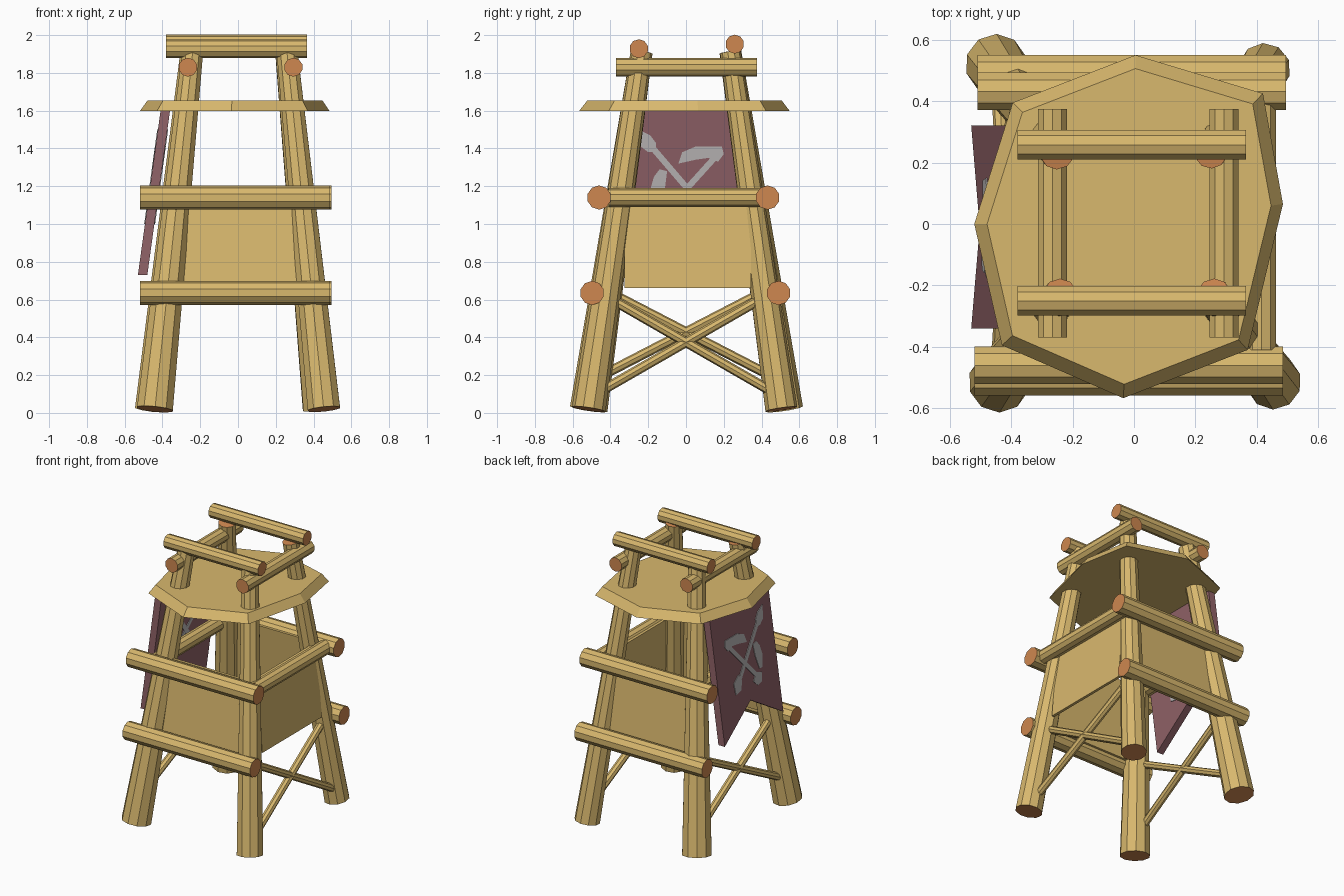
import bpy, bmesh, math
from mathutils import Vector

if "Cube" in bpy.data.objects:
    bpy.data.objects.remove(bpy.data.objects["Cube"])


def material(name, rgb):
    m = bpy.data.materials.new(name)
    m.diffuse_color = (*rgb, 1)
    m.use_nodes = True
    m.node_tree.nodes["Principled BSDF"].inputs["Base Color"].default_value = m.diffuse_color
    return m


WOOD = material("pale_wood", (0.69, 0.48, 0.155))
CUT = material("cut_wood_end", (0.62, 0.245, 0.08))
CLOTH = material("banner_cloth", (0.285, 0.125, 0.14))
PAINT = material("banner_paint", (0.51, 0.49, 0.49))


def finish(name, bm, mats):
    bmesh.ops.recalc_face_normals(bm, faces=bm.faces)
    me = bpy.data.meshes.new(name)
    bm.to_mesh(me)
    bm.free()
    for m in mats:
        me.materials.append(m)
    ob = bpy.data.objects.new(name, me)
    bpy.context.collection.objects.link(ob)
    return ob


def log(name, a, b, r1, r2=None, sides=10):
    """Faceted log from a to b; the two end faces get the cut wood colour."""
    a, b = Vector(a), Vector(b)
    bm = bmesh.new()
    bmesh.ops.create_cone(bm, cap_ends=True, segments=sides, radius1=r1,
                          radius2=r2 or r1, depth=(b - a).length)
    for f in bm.faces:
        f.material_index = 1 if len(f.verts) > 4 else 0
    ob = finish(name, bm, [WOOD, CUT])
    ob.location = (a + b) / 2
    ob.rotation_euler = (b - a).to_track_quat('Z', 'Y').to_euler()
    return ob


def prism(name, polys, offset, mat):
    """Extrude flat polygons (lists of 3D points) by an offset vector."""
    bm = bmesh.new()
    for pts in polys:
        face = bm.faces.new([bm.verts.new(p) for p in pts])
        ext = bmesh.ops.extrude_face_region(bm, geom=[face], use_keep_orig=True)
        moved = [v for v in ext["geom"] if isinstance(v, bmesh.types.BMVert)]
        bmesh.ops.translate(bm, verts=moved, vec=offset)
    return finish(name, bm, [mat])


# Four leaning, tapered legs
log("front_left_leg", (-0.44, -0.515, 0.02), (-0.24, -0.235, 1.91), 0.1, 0.058)
log("front_right_leg", (0.455, -0.515, 0.02), (0.26, -0.235, 1.91), 0.09, 0.058)
log("back_left_leg", (-0.45, 0.52, 0.02), (-0.25, 0.235, 1.91), 0.1, 0.058)
log("back_right_leg", (0.425, 0.505, 0.02), (0.25, 0.235, 1.91), 0.085, 0.055)

# Heavy rails across the front and back
for name, y, z in (("front_lower_rail", -0.497, 0.635), ("front_upper_rail", -0.46, 1.14),
                   ("back_lower_rail", 0.49, 0.635), ("back_upper_rail", 0.432, 1.14)):
    dx = 0.01 if y > 0 else 0
    log(name, (-0.52 + dx, y, z), (0.485 + dx, y, z), 0.064)

# Thinner rails on the two sides
log("right_side_rail", (0.415, -0.41, 1.14), (0.415, 0.40, 1.14), 0.05)
log("left_side_rail", (-0.36, -0.41, 1.14), (-0.36, 0.40, 1.14), 0.05)

# Top frame: side bars below, cross bars resting on them
for name, x in (("left_top_bar", -0.265), ("right_top_bar", 0.293)):
    log(name, (x, -0.37, 1.83), (x, 0.375, 1.83), 0.05)
for name, y, z in (("front_top_bar", -0.25, 1.928), ("back_top_bar", 0.258, 1.952)):
    log(name, (-0.38, y, z), (0.365, y, z), 0.05)

# Crossed braces on both sides
for name, s, lo, hi in (("right_brace", 1, 0.11, 0.61), ("left_brace", -1, 0.19, 0.64)):
    for e, tag in ((1, "a"), (-1, "b")):
        log(f"{name}_{tag}", (s * 0.44, -0.46 * e, lo), (s * 0.39, 0.41 * e, hi), 0.026, sides=8)

# Wall panels on the front, back and right
for name, s in (("front_panel", -1), ("back_panel", 1)):
    prism(name, [[(-0.35, s * 0.42, 0.64), (0.36, s * 0.42, 0.64),
                  (0.36, s * 0.36, 1.17), (-0.35, s * 0.36, 1.17)]], (0, s * 0.02, 0), WOOD)
prism("right_panel", [[(0.40, -0.325, 0.66), (0.40, 0.345, 0.66),
                       (0.355, 0.345, 1.17), (0.355, -0.325, 1.17)]], (0.02, 0, 0), WOOD)

# Uneven eight-sided platform with a sloped rim
ring = [(0.005, 0.55), (0.42, 0.425), (0.485, 0.065), (0.37, -0.41),
        (-0.035, -0.567), (-0.43, -0.395), (-0.52, 0), (-0.395, 0.395)]
bm = bmesh.new()
low = [bm.verts.new((x, y, 1.597)) for x, y in ring]
top = [bm.verts.new((x * 0.92, y * 0.92, 1.655)) for x, y in ring]
bm.faces.new(low)
bm.faces.new(top)
for i in range(8):
    j = (i + 1) % 8
    bm.faces.new((low[i], low[j], top[j], top[i]))
finish("platform", bm, [WOOD])


# Swallow-tailed banner leaning along the left side
def on_banner(pts, dx=0.0):
    return [(-0.53 + (z - 0.73) * 0.138 + dx, y, z) for y, z in pts]


def bar(y1, z1, y2, z2, w):
    d = Vector((y2 - y1, z2 - z1)).normalized() * w / 2
    return [(y1 - d.y, z1 + d.x), (y2 - d.y, z2 + d.x), (y2 + d.y, z2 - d.x), (y1 + d.y, z1 - d.x)]


# the cloth is split at the notch into two halves
prism("banner", [on_banner([(-0.34, 0.73), (-0.01, 0.93), (0.32, 0.73), (0.32, 1.61), (-0.34, 1.61)])],
      (0.05, 0, 0), CLOTH)

# Painted crossed tools, shown on both faces of the banner
blobs = [
    bar(-0.2, 1.43, 0.1, 1.08, 0.032),
    bar(0.16, 1.36, -0.12, 1.05, 0.032),
    [(-0.24, 1.41), (-0.25, 1.5), (-0.19, 1.47), (-0.16, 1.43), (-0.16, 1.38), (-0.2, 1.38)],
    [(-0.04, 1.32), (-0.02, 1.38), (0.05, 1.41), (0.14, 1.41), (0.19, 1.41),
     (0.2, 1.37), (0.17, 1.33), (0.12, 1.35), (0.05, 1.34)],
    [(-0.19, 1.18), (-0.17, 1.25), (-0.14, 1.29), (-0.1, 1.28), (-0.11, 1.2), (-0.14, 1.1), (-0.17, 1.1)],
    [(0.06, 1.09), (0.09, 1.14), (0.15, 1.1), (0.14, 1.02), (0.08, 1.03)],
    [(-0.16, 1.07), (-0.1, 1.09), (-0.06, 1.04), (-0.1, 1.0), (-0.15, 1.01)],
]
for name, dx in (("emblem_outside", -0.004), ("emblem_inside", 0.046)):
    prism(name, [on_banner(p, dx) for p in blobs], (0.008, 0, 0), PAINT)
